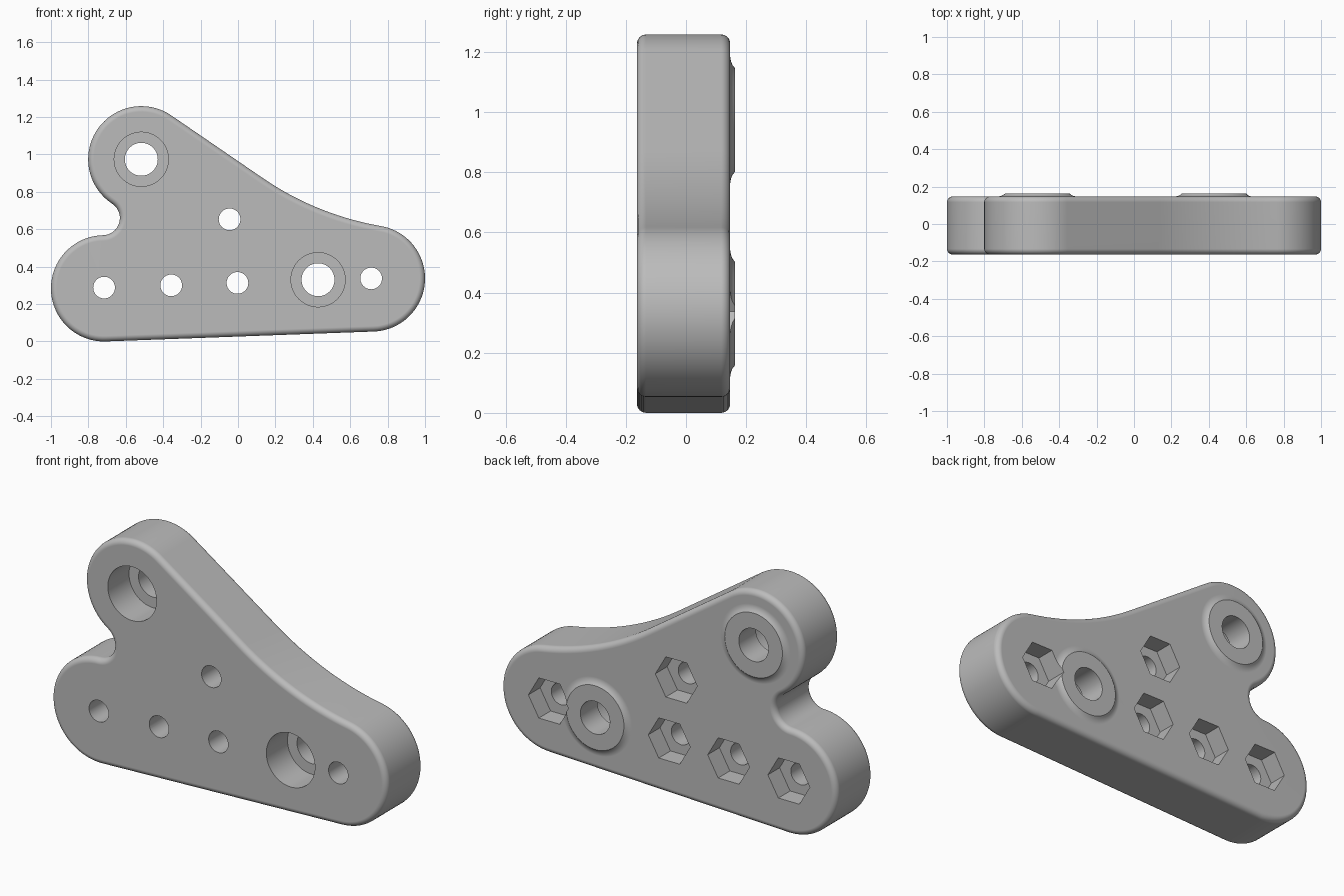
import bpy, bmesh
from math import pi, radians, degrees, sin, cos, atan2, sqrt
from mathutils import Vector

if "Cube" in bpy.data.objects:
    bpy.data.objects.remove(bpy.data.objects["Cube"])

FRONT, BACK, EDGE = -0.163, 0.147, 0.03
LOBE_R, NOTCH_R = 0.284, 0.092
TOP = Vector((-0.517, 0.974))
LEFT = Vector((-0.716, 0.284))
RIGHT = Vector((0.716, 0.337))
BOLTS = [(-0.716, 0.288), (-0.357, 0.30), (-0.003, 0.313), (-0.045, 0.653), (0.712, 0.337)]
PIVOTS = [(-0.517, 0.974), (0.428, 0.33)]

grey = bpy.data.materials.new("plain_grey")
grey.use_nodes = True
grey.diffuse_color = (0.5, 0.5, 0.5, 1)
grey.node_tree.nodes["Principled BSDF"].inputs["Base Color"].default_value = (0.5, 0.5, 0.5, 1)


def loft(name, rings):
    """Skin a stack of equal-count rings and cap both ends."""
    bm = bmesh.new()
    loops = [[bm.verts.new(p) for p in ring] for ring in rings]
    for a, b in zip(loops, loops[1:]):
        for i in range(len(a)):
            j = (i + 1) % len(a)
            bm.faces.new((a[i], a[j], b[j], b[i]))
    bm.faces.new(loops[0])
    bm.faces.new(loops[-1])
    bmesh.ops.recalc_face_normals(bm, faces=bm.faces)
    mesh = bpy.data.meshes.new(name)
    bm.to_mesh(mesh)
    bm.free()
    mesh.materials.append(grey)
    obj = bpy.data.objects.new(name, mesh)
    bpy.context.collection.objects.link(obj)
    return obj


def lathe(name, centre, profile, sides=64):
    """Revolve (radius, y) pairs about an axis along y."""
    x, z = centre
    angles = [2 * pi * i / sides for i in range(sides)]
    return loft(name, [[(x + r * cos(a), y, z + r * sin(a)) for a in angles] for r, y in profile])


def polar(angle):
    return Vector((cos(angle), sin(angle)))


def heading(v):
    return atan2(v.y, v.x)


# Tangent arcs of the outline: centre, radius, start, end, steps, convex
slope, shoulder = radians(55.6), radians(80.2)
facing = cos(shoulder - slope)
sweep_r = ((RIGHT - TOP).dot(polar(slope)) + LOBE_R * (facing - 1)) / (1 - facing)
sweep = RIGHT + (LOBE_R + sweep_r) * polar(shoulder)
span = LEFT - TOP
offset = sqrt((LOBE_R + NOTCH_R) ** 2 - span.length_squared / 4)
notch = (TOP + LEFT) / 2 + offset * Vector((span.y, -span.x)).normalized()
bottom = heading(RIGHT - LEFT) - pi / 2
to_notch = heading(notch - TOP) % (2 * pi)
from_notch = heading(notch - LEFT)
ARCS = [
    (RIGHT, LOBE_R, bottom, shoulder, 40, 1),
    (sweep, sweep_r, shoulder + pi, slope + pi, 20, -1),
    (TOP, LOBE_R, slope, to_notch, 44, 1),
    (notch, NOTCH_R, to_notch - pi, from_notch - pi, 20, -1),
    (LEFT, LOBE_R, from_notch, bottom + 2 * pi, 44, 1),
]


def outline(inset, y):
    """Plate outline moved inward by the inset."""
    points = []
    for centre, radius, start, end, steps, side in ARCS:
        skip = 1 if side < 0 else 0
        for i in range(skip, steps + 1):
            # concave arcs share their end points with the neighbouring lobes
            if side < 0 and i == steps and centre is notch:
                continue
            p = centre + (radius - side * inset) * polar(start + (end - start) * i / steps)
            points.append((p.x, y, p.y))
    return points


# Plate with rounded front and back rims
quarter = [radians(90) * i / 6 for i in range(7)]
rim = [(EDGE * (1 - sin(a)), EDGE * (1 - cos(a))) for a in quarter]
rings = [outline(d, FRONT + h) for d, h in rim]
rings += [outline(d, BACK - h) for d, h in reversed(rim)]
plate = loft("bracket_plate", rings)

# Raised pivot bosses on the back, then counterbores, bolt holes and nut pockets
tools = []
for c in PIVOTS:
    flare = [(0.21, 0.08), (0.21, BACK), (0.195, 0.1495), (0.182, 0.155), (0.172, 0.163)]
    tools.append((lathe("pivot_boss", c, flare), 'UNION'))
for c in PIVOTS:
    bore = [(0.145, -0.3), (0.145, 0.017), (0.088, 0.017), (0.088, 0.3)]
    tools.append((lathe("pivot_bore", c, bore), 'DIFFERENCE'))
for c in BOLTS:
    tools.append((lathe("bolt_hole", c, [(0.058, -0.3), (0.058, 0.3)], 40), 'DIFFERENCE'))
    tools.append((lathe("nut_pocket", c, [(0.125, 0.047), (0.125, 0.3)], 6), 'DIFFERENCE'))
for tool, operation in tools:
    mod = plate.modifiers.new(tool.name, 'BOOLEAN')
    mod.object, mod.operation, mod.solver = tool, operation, 'EXACT'
    tool.hide_render = True

# Bake the cuts and drop the helpers
bpy.context.view_layer.update()
graph = bpy.context.evaluated_depsgraph_get()
solid = bpy.data.meshes.new_from_object(plate.evaluated_get(graph))
plate.modifiers.clear()
plate.data = solid
for tool, _ in tools:
    bpy.data.objects.remove(tool)

# Smooth rounded surfaces, keep broad faces flat
for o in bpy.context.selected_objects:
    o.select_set(False)
plate.select_set(True)
bpy.context.view_layer.objects.active = plate
bpy.ops.object.shade_smooth_by_angle(angle=radians(30))
weighted = plate.modifiers.new("flat_faces", 'WEIGHTED_NORMAL')
weighted.keep_sharp = True
